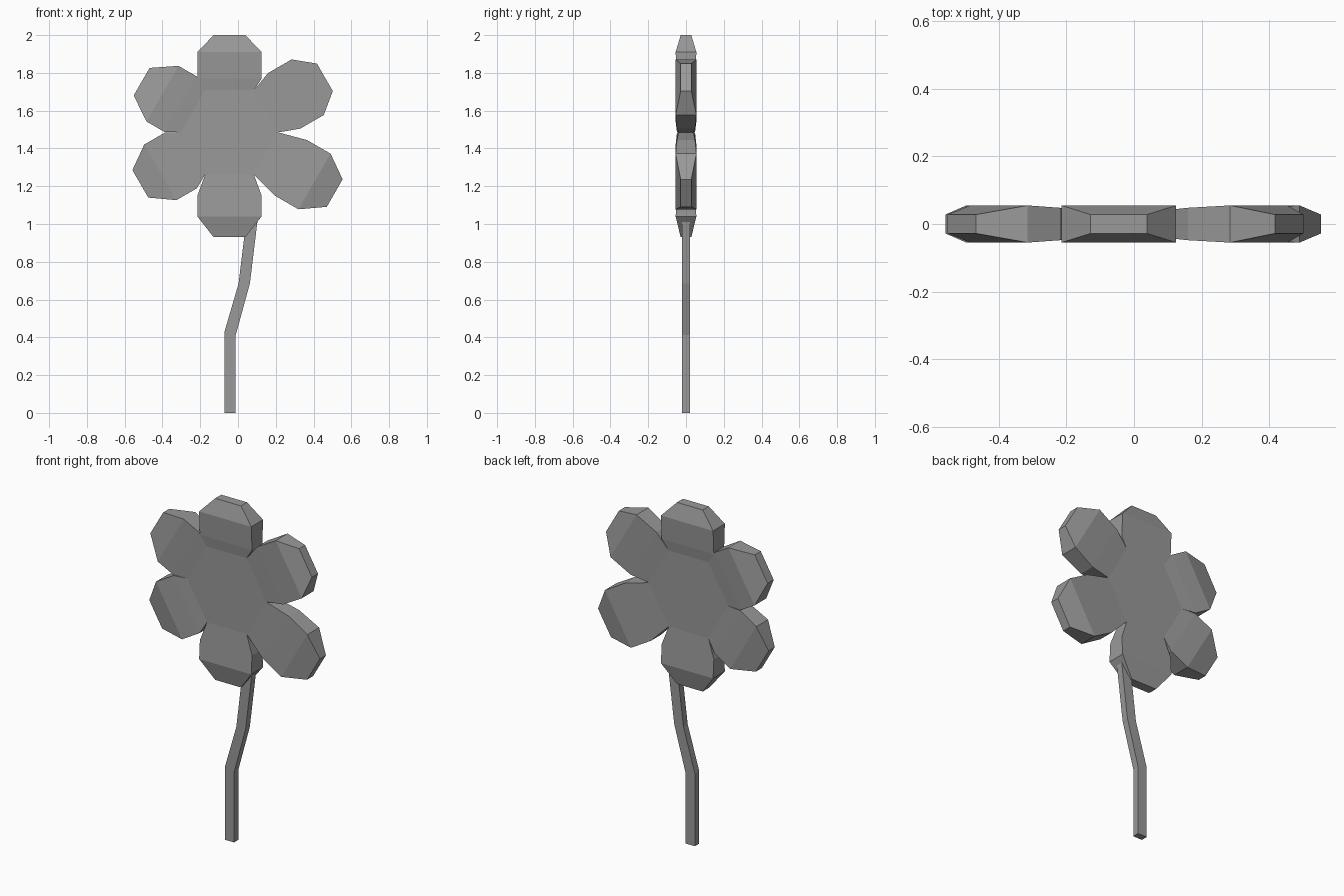
import bpy, bmesh, math
from mathutils import Vector

old = bpy.data.objects.get("Cube")
if old:
    bpy.data.objects.remove(old, do_unlink=True)

# Single grey used on every part
grey = bpy.data.materials.new("plain_grey")
grey.use_nodes = True
colour = (0.32, 0.32, 0.32, 1)
grey.diffuse_color = colour
grey.node_tree.nodes["Principled BSDF"].inputs["Base Color"].default_value = colour


def loft(name, rings, cap_start=True):
    """Skin a list of matching vertex rings and cap the ends."""
    bm = bmesh.new()
    loops = [[bm.verts.new(p) for p in ring] for ring in rings]
    for a, b in zip(loops, loops[1:]):
        n = len(a)
        for i in range(n):
            j = (i + 1) % n
            bm.faces.new((a[i], a[j], b[j], b[i]))
    if cap_start:
        bm.faces.new(loops[0][::-1])
    bm.faces.new(loops[-1])
    bmesh.ops.recalc_face_normals(bm, faces=bm.faces)
    mesh = bpy.data.meshes.new(name)
    bm.to_mesh(mesh)
    bm.free()
    mesh.materials.append(grey)
    obj = bpy.data.objects.new(name, mesh)
    bpy.context.collection.objects.link(obj)
    return obj


# Flat hexagonal flower centre
CENTRE = Vector((-0.045, 0, 1.485))
RADIUS, DEPTH = 0.258, 0.04
APOTHEM = RADIUS * math.cos(math.pi / 6)
hexagon = [CENTRE + RADIUS * Vector((math.cos(a), 0, math.sin(a)))
           for a in (math.radians(60 * k) for k in range(6))]
loft("flower_centre", [[p + Vector((0, y, 0)) for p in hexagon] for y in (-DEPTH, DEPTH)])

# Petals: angle, then distance of inner, outer and tip sections
petals = {
    "top_petal": (90, 0.285, 0.425, 0.515),
    "upper_left_petal": (30, 0.334, 0.478, 0.583),
    "lower_left_petal": (-30, 0.376, 0.52, 0.643),
    "bottom_petal": (-90, 0.335, 0.445, 0.555),
    "lower_right_petal": (210, 0.298, 0.423, 0.545),
    "upper_right_petal": (150, 0.30, 0.41, 0.537),
}
for name, (angle, inner, outer, tip) in petals.items():
    a = math.radians(angle)
    out = Vector((math.cos(a), 0, math.sin(a)))
    side = Vector((-out.z, 0, out.x))
    sections = [(APOTHEM, RADIUS / 2, DEPTH), (inner, 0.17, 0.048),
                (outer, 0.17, 0.055), (tip, 0.084, 0.028)]
    rings = [[CENTRE + out * d + side * (w * sx) + Vector((0, h * sy, 0))
              for sx, sy in ((-1, -1), (1, -1), (1, 1), (-1, 1))]
             for d, w, h in sections]
    loft(name, rings, cap_start=False)

# Bent square stem running up into the bottom petal
path = [(-0.042, 0), (-0.042, 0.42), (0.033, 0.685), (0.081, 1.08)]
loft("stem", [[(x + 0.03 * sx, 0.02 * sy, z - 0.008 * sx * (0 < z < 0.5))
               for sx, sy in ((-1, -1), (1, -1), (1, 1), (-1, 1))] for x, z in path])
